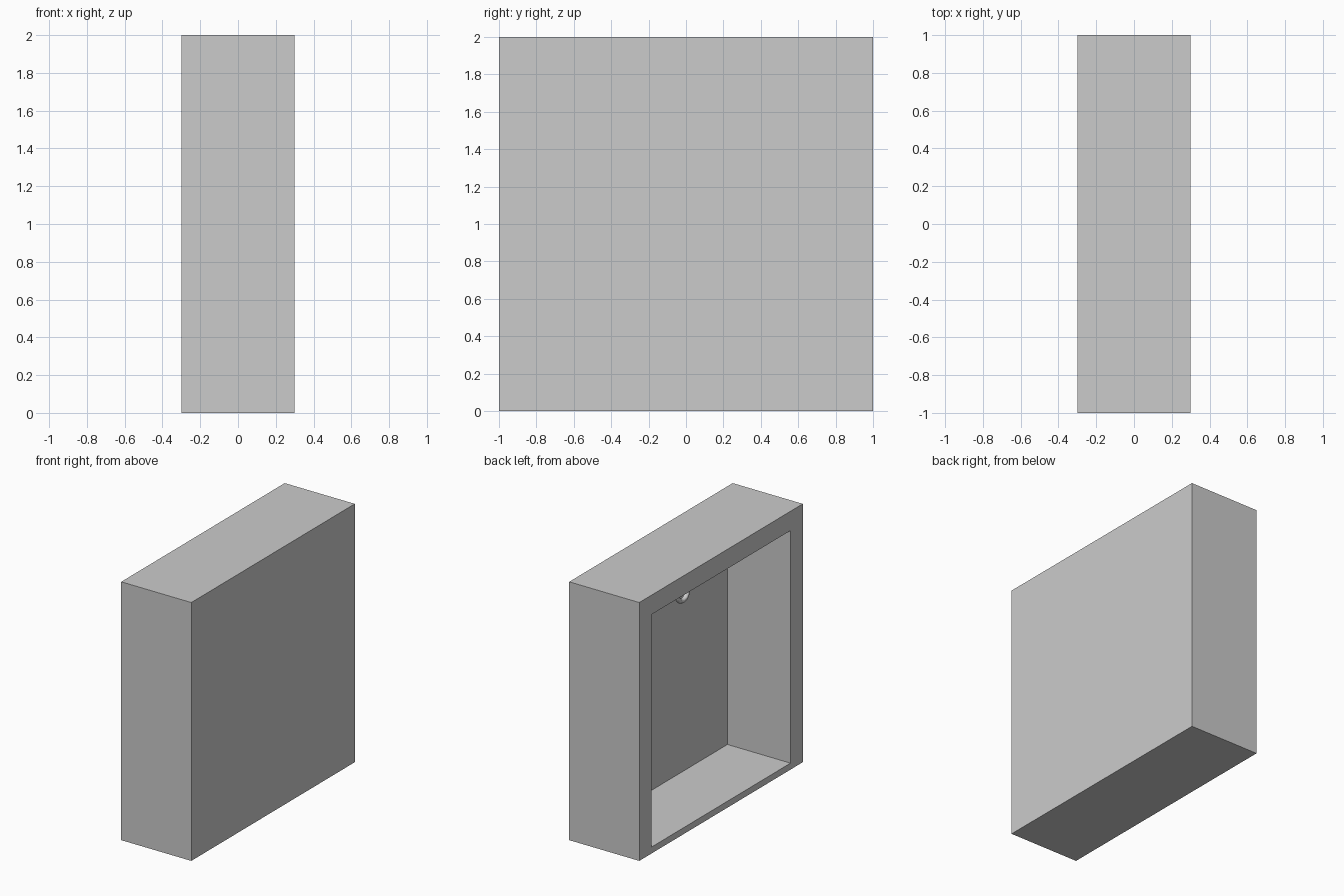
import bpy, bmesh
from math import cos, sin, radians
from mathutils import Matrix, Vector

if "Cube" in bpy.data.objects:
    bpy.data.objects.remove(bpy.data.objects["Cube"])

W, D, H = 0.6, 2.0, 2.0      # outer size
RIM, FLOOR, DEPTH = 0.15, 0.05, 0.54


def finish(bm, name):
    bmesh.ops.recalc_face_normals(bm, faces=bm.faces)
    mesh = bpy.data.meshes.new(name)
    bm.to_mesh(mesh)
    bm.free()
    obj = bpy.data.objects.new(name, mesh)
    bpy.context.collection.objects.link(obj)
    return obj


# Open-sided case: inset the left face, lower its sill, push it inward
bm = bmesh.new()
bmesh.ops.create_cube(bm, size=1, matrix=Matrix.Translation((0, 0, H / 2)) @ Matrix.Diagonal((W, D, H, 1)))
bm.normal_update()
face = min(bm.faces, key=lambda f: f.calc_center_median().x)
bmesh.ops.inset_region(bm, faces=[face], thickness=RIM, use_even_offset=True)
for v in face.verts:
    if v.co.z < H / 2:
        v.co.z = FLOOR
pushed = bmesh.ops.extrude_face_region(bm, geom=[face])
bmesh.ops.translate(bm, vec=Vector((DEPTH, 0, 0)),
                    verts=[g for g in pushed["geom"] if isinstance(g, bmesh.types.BMVert)])
if face.is_valid:
    bmesh.ops.delete(bm, geom=[face], context='FACES_ONLY')
finish(bm, "open_case")


def tube(name, points, radius):
    curve = bpy.data.curves.new(name, 'CURVE')
    curve.dimensions = '3D'
    curve.bevel_depth = radius
    curve.bevel_resolution = 4
    curve.use_fill_caps = True
    spline = curve.splines.new('POLY')
    spline.points.add(len(points) - 1)
    for p, co in zip(spline.points, points):
        p.co = (*co, 1)
        p.radius = 1
    spline.use_smooth = True
    obj = bpy.data.objects.new(name, curve)
    bpy.context.collection.objects.link(obj)
    bpy.ops.object.select_all(action='DESELECT')
    obj.select_set(True)
    bpy.context.view_layer.objects.active = obj
    bpy.ops.object.convert(target='MESH')
    bpy.ops.object.shade_smooth_by_angle()


# Hook hanging from the inside of the top: straight shank into a round bend
HX, HZ, R = 0.03, 1.61, 0.065
bend = [(HX, R * cos(radians(a)), HZ + R * sin(radians(a))) for a in range(90, -181, -15)]
tube("hanging_hook", [(HX, 0, H - RIM + 0.01), (HX, 0, HZ + R + 0.02)] + bend, 0.018)
